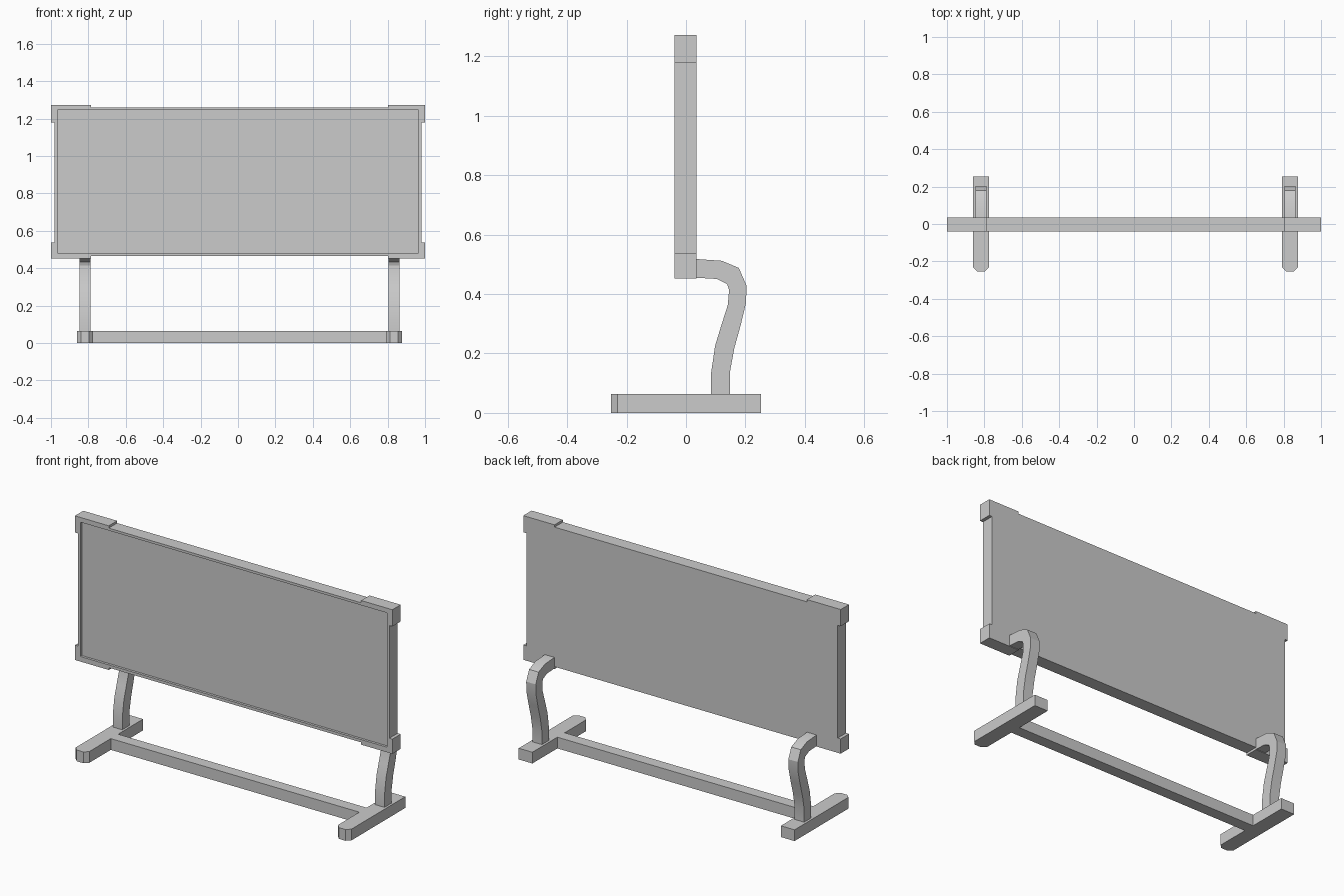
import bpy, bmesh
from mathutils import Vector

if "Cube" in bpy.data.objects:
    bpy.data.objects.remove(bpy.data.objects["Cube"])


def prism(name, points, to_3d, start, end):
    """Extrude a 2D outline between two depths; to_3d maps (a, b, depth) to a position."""
    bm = bmesh.new()
    face = bm.faces.new([bm.verts.new(to_3d(a, b, start)) for a, b in points])
    offset = Vector(to_3d(0, 0, end)) - Vector(to_3d(0, 0, start))
    top = bmesh.ops.extrude_face_region(bm, geom=[face], use_keep_orig=True)
    bmesh.ops.translate(bm, vec=offset,
                        verts=[g for g in top["geom"] if isinstance(g, bmesh.types.BMVert)])
    bmesh.ops.recalc_face_normals(bm, faces=bm.faces)
    mesh = bpy.data.meshes.new(name)
    bm.to_mesh(mesh)
    bm.free()
    obj = bpy.data.objects.new(name, mesh)
    bpy.context.collection.objects.link(obj)
    return obj


def along_y(a, b, d):
    return (a, d, b)


def along_x(a, b, d):
    return (d, a, b)


def along_z(a, b, d):
    return (a, b, d)


def rect(x0, x1, y0, y1):
    return [(x0, y0), (x1, y0), (x1, y1), (x0, y1)]


def select_only(obj):
    bpy.ops.object.select_all(action="DESELECT")
    obj.select_set(True)
    bpy.context.view_layer.objects.active = obj


# Board: slab with four projecting corner guards in one outline
left, right = -0.787, 0.803
outline = [
    (-1, 0.452), (left, 0.452), (left, 0.465), (right, 0.465), (right, 0.452), (1, 0.452),
    (1, 0.536), (0.981, 0.536), (0.981, 1.178), (1, 1.178),
    (1, 1.273), (right, 1.273), (right, 1.26), (left, 1.26), (left, 1.273), (-1, 1.273),
    (-1, 1.178), (-0.981, 1.178), (-0.981, 0.536), (-1, 0.536),
]
front, back = -0.039, 0.036
board = prism("display_board", outline, along_y, front, back)

# Shallow recess for the display face
cutter = prism("recess_cutter", rect(-0.966, 0.966, 0.481, 1.246), along_y, front - 0.05, front + 0.014)
cutter.hide_render = True
cut = board.modifiers.new("recess", "BOOLEAN")
cut.operation = "DIFFERENCE"
cut.solver = "EXACT"
cut.object = cutter
select_only(board)
bpy.ops.object.modifier_apply(modifier=cut.name)
bpy.data.objects.remove(cutter)

# Stand: side profile of the bent legs (y, z), outer edge up then inner edge down
leg_profile = [
    (0.148, 0.064), (0.148, 0.138), (0.163, 0.219), (0.184, 0.295), (0.202, 0.37),
    (0.204, 0.428), (0.178, 0.488), (0.121, 0.512), (back, 0.518),
    (back, 0.455), (0.104, 0.451), (0.138, 0.434), (0.145, 0.414), (0.141, 0.364),
    (0.119, 0.295), (0.098, 0.226), (0.084, 0.131), (0.084, 0.064),
]
foot_half, chamfer, foot_height = 0.043, 0.022, 0.064
centers = {"left": -0.818, "right": 0.834}
for side, x in centers.items():
    leg = prism(f"leg_{side}", leg_profile, along_x, x - 0.03, x + 0.03)
    select_only(leg)
    bpy.ops.object.shade_smooth_by_angle(angle=0.35)

    # Foot with chamfered front corners
    a, b = x - foot_half, x + foot_half
    foot = [(a, 0.253), (a, -0.253 + chamfer), (a + chamfer, -0.253),
            (b - chamfer, -0.253), (b, -0.253 + chamfer), (b, 0.253)]
    prism(f"foot_{side}", foot, along_z, 0, foot_height)

# Crossbar joining the feet
prism("crossbar", rect(centers["left"] + foot_half, centers["right"] - foot_half, -0.038, 0.028),
      along_z, 0, foot_height)
